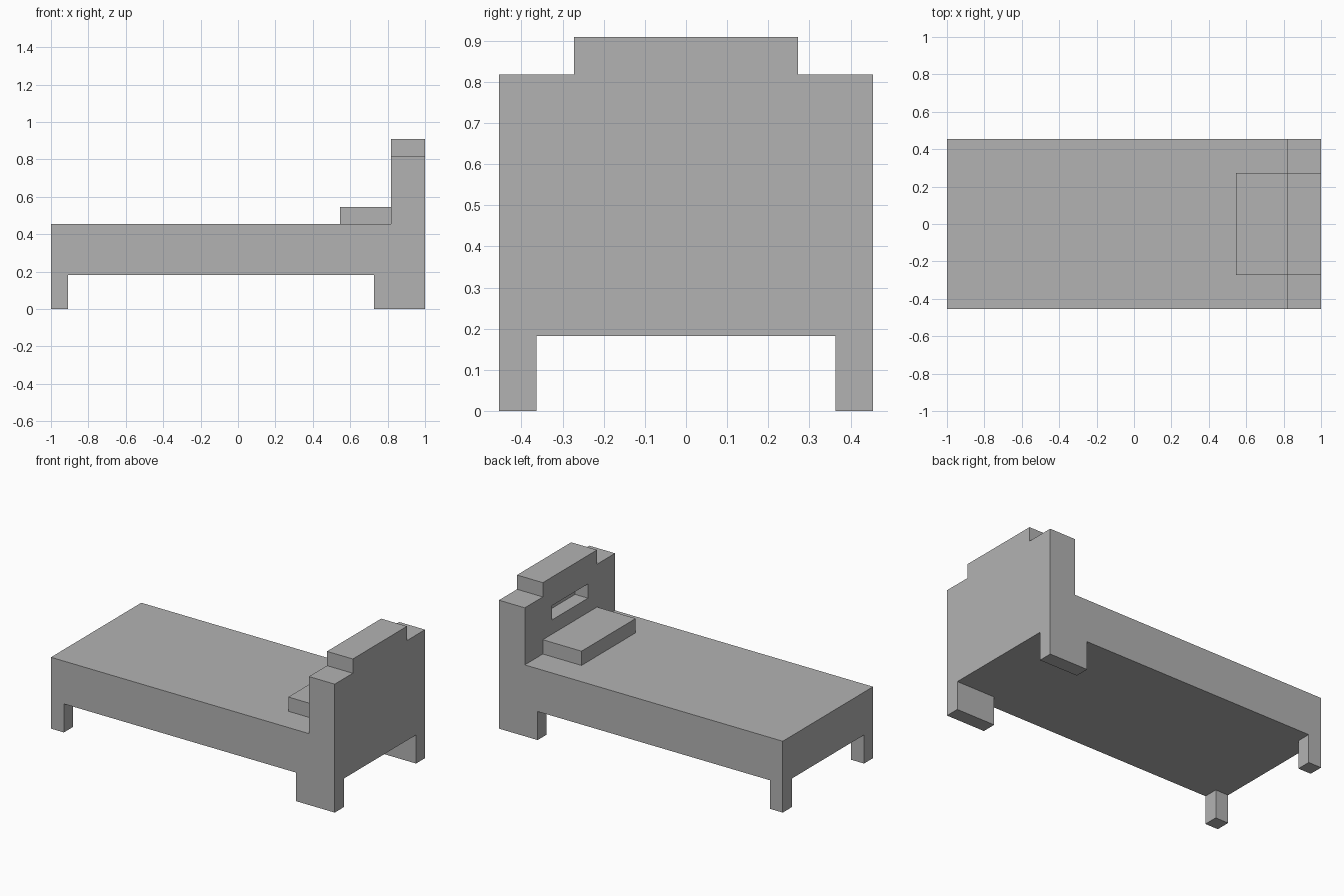
import bpy
import bmesh

if "Cube" in bpy.data.objects:
    bpy.data.objects.remove(bpy.data.objects["Cube"], do_unlink=True)

U = 1 / 11  # the bed is laid out on a grid of 22 x 10 x 10 units

grey = bpy.data.materials.new("plain_grey")
grey.use_nodes = True
grey.diffuse_color = (0.45, 0.45, 0.45, 1)
grey.node_tree.nodes["Principled BSDF"].inputs["Base Color"].default_value = grey.diffuse_color


def prism(name, outline, x0, x1):
    """Extrude a (y, z) outline, in grid units, from x0 to x1."""
    bm = bmesh.new()
    face = bm.faces.new([bm.verts.new((x0 * U, y * U, z * U)) for y, z in outline])
    ext = bmesh.ops.extrude_face_region(bm, geom=[face])
    verts = [g for g in ext["geom"] if isinstance(g, bmesh.types.BMVert)]
    bmesh.ops.translate(bm, verts=verts, vec=((x1 - x0) * U, 0, 0))
    bmesh.ops.recalc_face_normals(bm, faces=bm.faces)
    mesh = bpy.data.meshes.new(name)
    bm.to_mesh(mesh)
    bm.free()
    mesh.materials.append(grey)
    obj = bpy.data.objects.new(name, mesh)
    bpy.context.collection.objects.link(obj)
    return obj


def box(name, x, y, z):
    return prism(name, [(y[0], z[0]), (y[1], z[0]), (y[1], z[1]), (y[0], z[1])], *x)


# Mattress base and pillow
box("bed_base", (-11, 11), (-5, 5), (2, 5))
box("pillow", (6, 9), (-3, 3), (5, 6))

# Slim foot legs and deep head legs on both sides
for side, y in (("right", (-5, -4)), ("left", (4, 5))):
    box("foot_leg_" + side, (-11, -10), y, (0, 2))
    box("head_leg_" + side, (8, 11), y, (0, 2))

# Headboard with a raised middle
half = [(5, 5), (5, 9), (3, 9), (3, 10)]
outline = half + [(-y, z) for y, z in reversed(half)]
headboard = prism("headboard", outline, 9, 11)

# Shallow shelf niche cut into the headboard above the pillow
cutter = box("niche_cutter", (8, 10), (-2, 2), (7, 8))
cutter.hide_render = True
cut = headboard.modifiers.new("niche", "BOOLEAN")
cut.operation = "DIFFERENCE"
cut.solver = "EXACT"
cut.object = cutter
bpy.context.view_layer.update()
carved = bpy.data.meshes.new_from_object(
    headboard.evaluated_get(bpy.context.evaluated_depsgraph_get()))
headboard.modifiers.clear()
headboard.data = carved
bpy.data.objects.remove(cutter, do_unlink=True)
